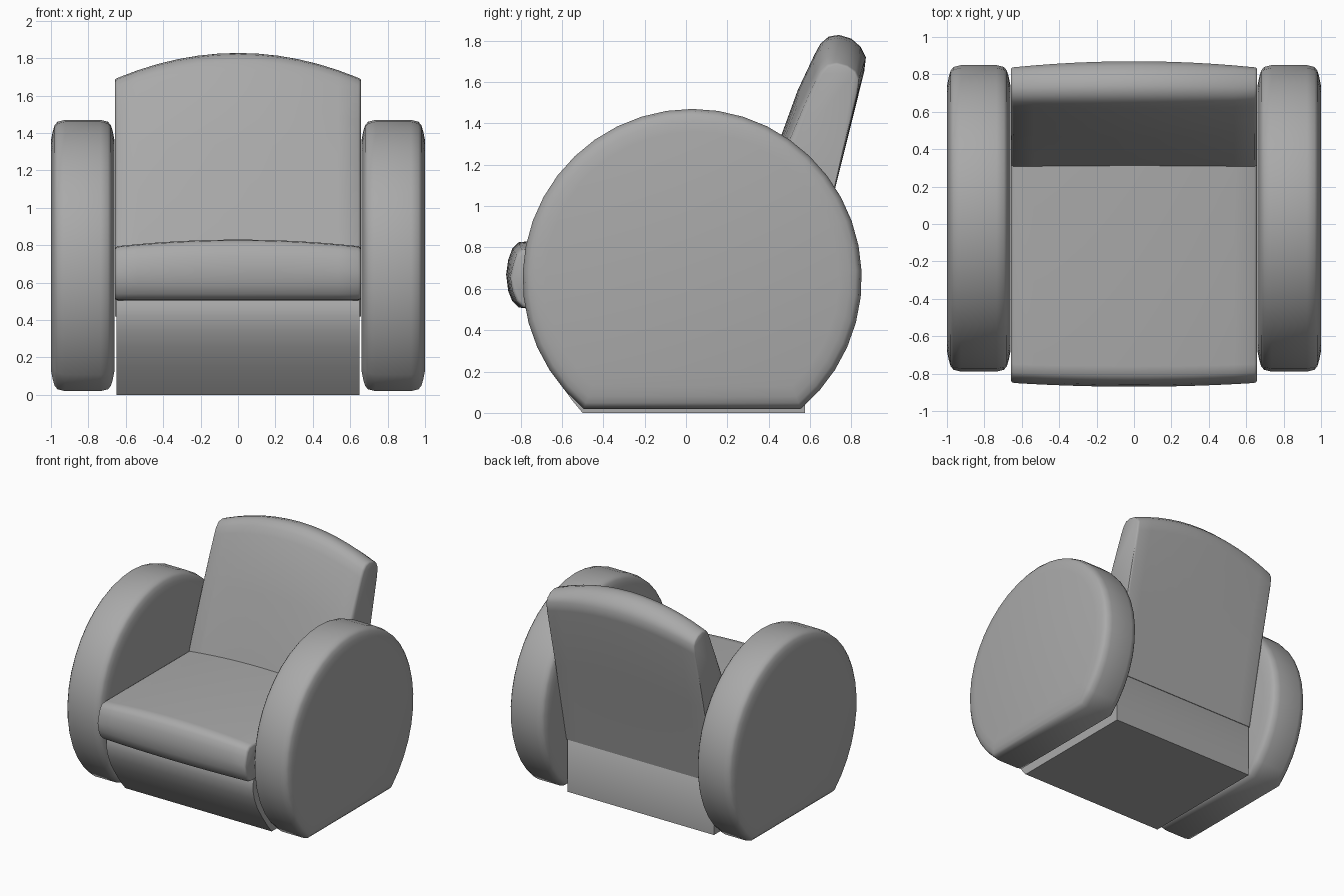
import bpy
from math import sin, cos, asin, pi

if "Cube" in bpy.data.objects:
    bpy.data.objects.remove(bpy.data.objects["Cube"])

# mid-grey upholstery
GREY = bpy.data.materials.new("upholstery")
GREY.diffuse_color = (0.4, 0.4, 0.4, 1)
GREY.use_nodes = True
GREY.node_tree.nodes["Principled BSDF"].inputs["Base Color"].default_value = GREY.diffuse_color


def loft(name, rings):
    """Skin a list of equal-length vertex rings and cap both ends."""
    n = len(rings[0])
    verts = [v for r in rings for v in r]
    faces = [(i * n + j, i * n + (j + 1) % n, (i + 1) * n + (j + 1) % n, (i + 1) * n + j)
             for i in range(len(rings) - 1) for j in range(n)]
    faces.append(tuple(reversed(range(n))))
    faces.append(tuple((len(rings) - 1) * n + j for j in range(n)))
    me = bpy.data.meshes.new(name)
    me.from_pydata(verts, [], faces)
    me.materials.append(GREY)
    ob = bpy.data.objects.new(name, me)
    bpy.context.collection.objects.link(ob)
    bpy.ops.object.select_all(action='DESELECT')
    ob.select_set(True)
    bpy.context.view_layer.objects.active = ob
    bpy.ops.object.mode_set(mode='EDIT')
    bpy.ops.mesh.select_all(action='SELECT')
    bpy.ops.mesh.normals_make_consistent(inside=False)
    bpy.ops.object.mode_set(mode='OBJECT')
    bpy.ops.object.shade_smooth_by_angle(angle=0.85)
    return ob


def cushion(name, mid, edge, cap, half=0.658, steps=12):
    """Crowned cushion: profile blends from mid (x=0) to edge, then a small rounded end cap."""
    def mix(a, b, t):
        return [(p[0] + (q[0] - p[0]) * t, p[1] + (q[1] - p[1]) * t) for p, q in zip(a, b)]
    inner = half - 0.015
    stations = [(-half, cap), (-half + 0.005, mix(edge, cap, 0.4))]
    for i in range(steps + 1):
        t = -1 + 2 * i / steps
        stations.append((t * inner, mix(mid, edge, t * t)))
    stations += [(half - 0.005, mix(edge, cap, 0.4)), (half, cap)]
    return loft(name, [[(x, y, z) for y, z in prof] for x, prof in stations])


# round arms with a flat foot and softened rims
def arm_ring(x, inset, segs=32):
    r = 0.82 - inset
    foot = 0.63 - inset
    a0 = asin(foot / r)
    return [(x, 0.03 + r * cos(a), 0.65 + r * sin(a))
            for a in (-a0 + (pi + 2 * a0) * k / segs for k in range(segs + 1))]


RIM = [(0.17, 0.11), (0.16, 0.06), (0.15, 0.028), (0.135, 0.01), (0.095, 0.0)]
for side, label in ((-1, "left_arm"), (1, "right_arm")):
    section = [(-dx, i) for dx, i in RIM] + [(dx, i) for dx, i in reversed(RIM)]
    loft(label, [arm_ring(side * 0.83 + dx, i) for dx, i in section])

# base with bulging front panel
base = [(0.575, 0), (0.575, 0.45), (0.50, 0.52), (-0.72, 0.52), (-0.735, 0.48), (-0.74, 0.42),
        (-0.72, 0.34), (-0.68, 0.25), (-0.615, 0.15), (-0.55, 0.06), (-0.50, 0)]
loft("base", [[(x, y, z) for y, z in base] for x in (-0.65, 0.65)])

# seat cushion
seat_mid = [(0.50, 0.825), (-0.76, 0.83), (-0.81, 0.825), (-0.84, 0.795), (-0.86, 0.74),
            (-0.87, 0.67), (-0.86, 0.59), (-0.84, 0.54), (-0.81, 0.51), (-0.77, 0.505), (0.50, 0.505)]
seat_edge = [(0.50, 0.79), (-0.75, 0.795), (-0.795, 0.79), (-0.82, 0.765), (-0.835, 0.72),
             (-0.85, 0.66), (-0.84, 0.59), (-0.82, 0.54), (-0.79, 0.51), (-0.75, 0.505), (0.50, 0.505)]
seat_cap = [(y if y > 0 else y + 0.012, z - 0.015 if z > 0.6 else z + 0.01) for y, z in seat_edge]
cushion("seat", seat_mid, seat_edge, seat_cap)

# reclined backrest with arched top
back_mid = [(0.20, 0.42), (0.31, 0.82), (0.46, 1.34), (0.54, 1.56), (0.62, 1.73), (0.65, 1.785),
            (0.69, 1.82), (0.74, 1.828), (0.80, 1.81), (0.845, 1.77), (0.87, 1.72), (0.862, 1.65),
            (0.72, 1.08), (0.58, 0.42)]
back_edge = [(0.20, 0.42), (0.315, 0.82), (0.48, 1.27), (0.56, 1.46), (0.625, 1.605), (0.65, 1.655),
             (0.685, 1.688), (0.73, 1.695), (0.78, 1.682), (0.82, 1.655), (0.838, 1.62), (0.83, 1.55),
             (0.72, 1.08), (0.58, 0.42)]
back_cap = [(0.22, 0.42), (0.335, 0.82), (0.515, 1.27), (0.588, 1.46), (0.642, 1.595), (0.663, 1.64),
            (0.69, 1.67), (0.73, 1.683), (0.78, 1.672), (0.815, 1.645), (0.83, 1.61), (0.82, 1.54),
            (0.715, 1.08), (0.575, 0.42)]
cushion("backrest", back_mid, back_edge, back_cap)
